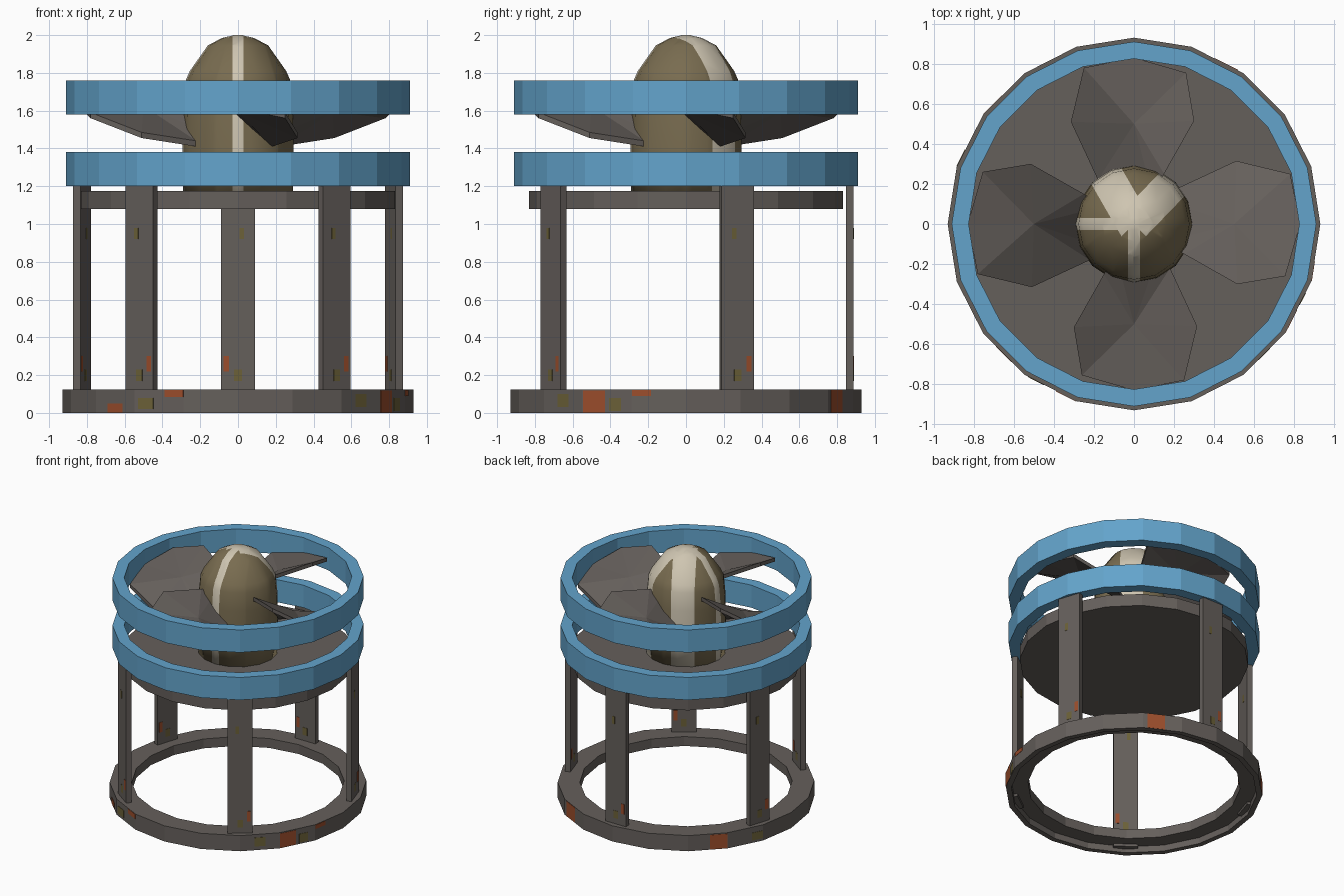
import bpy, bmesh, math
from mathutils import Vector, Matrix

if "Cube" in bpy.data.objects:
    bpy.data.objects.remove(bpy.data.objects["Cube"])

def mat(name, c):
    m = bpy.data.materials.new(name)
    m.diffuse_color = (*c, 1)
    m.use_nodes = True
    m.node_tree.nodes["Principled BSDF"].inputs["Base Color"].default_value = m.diffuse_color
    return m

GREY = mat("dark steel", (0.13, 0.115, 0.105))
BLUE = mat("blue paint", (0.125, 0.37, 0.60))
BROWN = mat("olive brown", (0.19, 0.15, 0.08))
CREAM = mat("cream stripe", (0.62, 0.56, 0.44))
RUST = mat("rust", (0.33, 0.075, 0.025))
OCHRE = mat("ochre stain", (0.15, 0.12, 0.04))

def finish(bm, name, *mats):
    bmesh.ops.recalc_face_normals(bm, faces=bm.faces)
    me = bpy.data.meshes.new(name)
    bm.to_mesh(me)
    bm.free()
    for m in mats:
        me.materials.append(m)
    ob = bpy.data.objects.new(name, me)
    bpy.context.collection.objects.link(ob)
    return ob

def lathe(profile, n, closed):
    """Spin an (r, z) profile round the z axis; open ends are capped."""
    bm = bmesh.new()
    rings = []
    for r, z in profile:
        rings.append([bm.verts.new((r * math.cos(2 * math.pi * i / n),
                                    r * math.sin(2 * math.pi * i / n), z)) for i in range(n)])
    pairs = list(zip(rings, rings[1:]))
    if closed:
        pairs.append((rings[-1], rings[0]))
    for a, b in pairs:
        for i in range(n):
            j = (i + 1) % n
            bm.faces.new((a[i], a[j], b[j], b[i]))
    if not closed:
        bm.faces.new(rings[0])
        bm.faces.new(rings[-1])
    return bm

def radial_box(name, angle, r, t, z, size, m):
    """Box at radius r and sideways offset t, turned to face outward."""
    bm = bmesh.new()
    M = (Matrix.Rotation(math.radians(angle), 4, 'Z') @ Matrix.Translation((r, t, z))
         @ Matrix.Diagonal((*size, 1)))
    bmesh.ops.create_cube(bm, size=1, matrix=M)
    return finish(bm, name, m)

# Base ring: outer wall with an inward flange, open underneath
N = 20
finish(lathe([(0.93, 0), (0.93, 0.125), (0.77, 0.125), (0.77, 0.05), (0.89, 0.05), (0.89, 0)],
             N, True), "base_ring", GREY)

# Blue guard rings
for name, z in (("lower_guard_ring", 1.20), ("upper_guard_ring", 1.58)):
    finish(lathe([(0.91, z), (0.91, z + 0.18), (0.825, z + 0.18), (0.825, z)], N, True), name, BLUE)

# Solid floor disc under the fan
finish(lathe([(0.83, 1.08), (0.83, 1.175)], N, False), "floor_disc", GREY)

# Five flat columns with small stains
for k in range(5):
    a = 90 + 72 * k
    radial_box("column_%d" % k, a, 0.868, 0, 0.62, (0.04, 0.18, 1.18), GREY)
    radial_box("column_rust_%d" % k, a, 0.868, 0.062, 0.26, (0.044, 0.028, 0.08), RUST)
    radial_box("column_stain_%d" % k, a, 0.868, 0.0, 0.20, (0.044, 0.04, 0.06), OCHRE)
    radial_box("column_high_stain_%d" % k, a, 0.868, -0.02, 0.95, (0.044, 0.025, 0.06), OCHRE)

# Stains on the base ring: azimuth, width, z low, z high, colour
stains = [(-135, 0.11, 0.003, 0.05, RUST), (-110, 0.11, 0.085, 0.122, RUST),
          (-34, 0.13, 0.003, 0.118, RUST), (-16, 0.1, 0.09, 0.122, RUST),
          (60, 0.13, 0.003, 0.122, RUST), (140, 0.13, 0.003, 0.118, RUST),
          (-122, 0.09, 0.02, 0.08, OCHRE), (-24, 0.07, 0.01, 0.08, OCHRE),
          (-45, 0.08, 0.03, 0.10, OCHRE), (160, 0.09, 0.02, 0.08, OCHRE)]
apothem = 0.93 * math.cos(math.pi / N)
for i, (az, w, z0, z1, m) in enumerate(stains):
    face = 18 * math.floor(az / 18) + 9
    lim = 0.143 - w / 2
    t = max(-lim, min(lim, apothem * math.tan(math.radians(az - face))))
    radial_box("base_stain_%d" % i, face, apothem, t, (z0 + z1) / 2, (0.005, w, z1 - z0), m)

# Fan hub: smooth dome, cut along the stripe edges
bm = lathe([(0.29, 1.17), (0.295, 1.40), (0.29, 1.62), (0.277, 1.76), (0.255, 1.81),
            (0.16, 1.945), (0.085, 1.985), (0.02, 2.0)], 16, False)
arms = [(-90, 0.03), (180, 0.03), (120, 0.085), (46, 0.085)]
for az, h in arms:
    d = Vector((math.cos(math.radians(az)), math.sin(math.radians(az)), 0))
    side = Vector((-d.y, d.x, 0))
    for s in (-1, 1):
        bmesh.ops.bisect_plane(bm, geom=bm.verts[:] + bm.edges[:] + bm.faces[:],
                               plane_co=side * h * s, plane_no=side)
for f in bm.faces:
    f.smooth = True
    c = f.calc_center_median()
    for az, h in arms:
        d = Vector((math.cos(math.radians(az)), math.sin(math.radians(az)), 0))
        if c.dot(d) > -0.01 and abs(c.x * d.y - c.y * d.x) < h:
            f.material_index = 1
finish(bm, "fan_hub", BROWN, CREAM)

# Four twisted blades: (radius, sideways, z) outline around a centre point
outline = [(0.15, 0.12, 1.45), (0.22, 0.18, 1.41), (0.51, 0.315, 1.455), (0.78, 0.25, 1.56),
           (0.83, 0, 1.61), (0.755, -0.26, 1.665), (0.515, -0.30, 1.73), (0.25, -0.15, 1.69),
           (0.15, -0.09, 1.64)]
for k in range(4):
    bm = bmesh.new()
    M = Matrix.Rotation(math.pi / 2 * k, 4, 'Z')
    layers = []
    for dz in (0, 0.03):
        c = bm.verts.new(M @ Vector((0.5, 0, 1.595 + dz)))
        rim = [bm.verts.new(M @ Vector((r, t, z + dz))) for r, t, z in outline]
        for i in range(len(rim)):
            bm.faces.new((c, rim[i], rim[(i + 1) % len(rim)]))
        layers.append(rim)
    lo, hi = layers
    for i in range(len(lo)):
        j = (i + 1) % len(lo)
        bm.faces.new((lo[i], lo[j], hi[j], hi[i]))
    finish(bm, "fan_blade_%d" % k, GREY)
